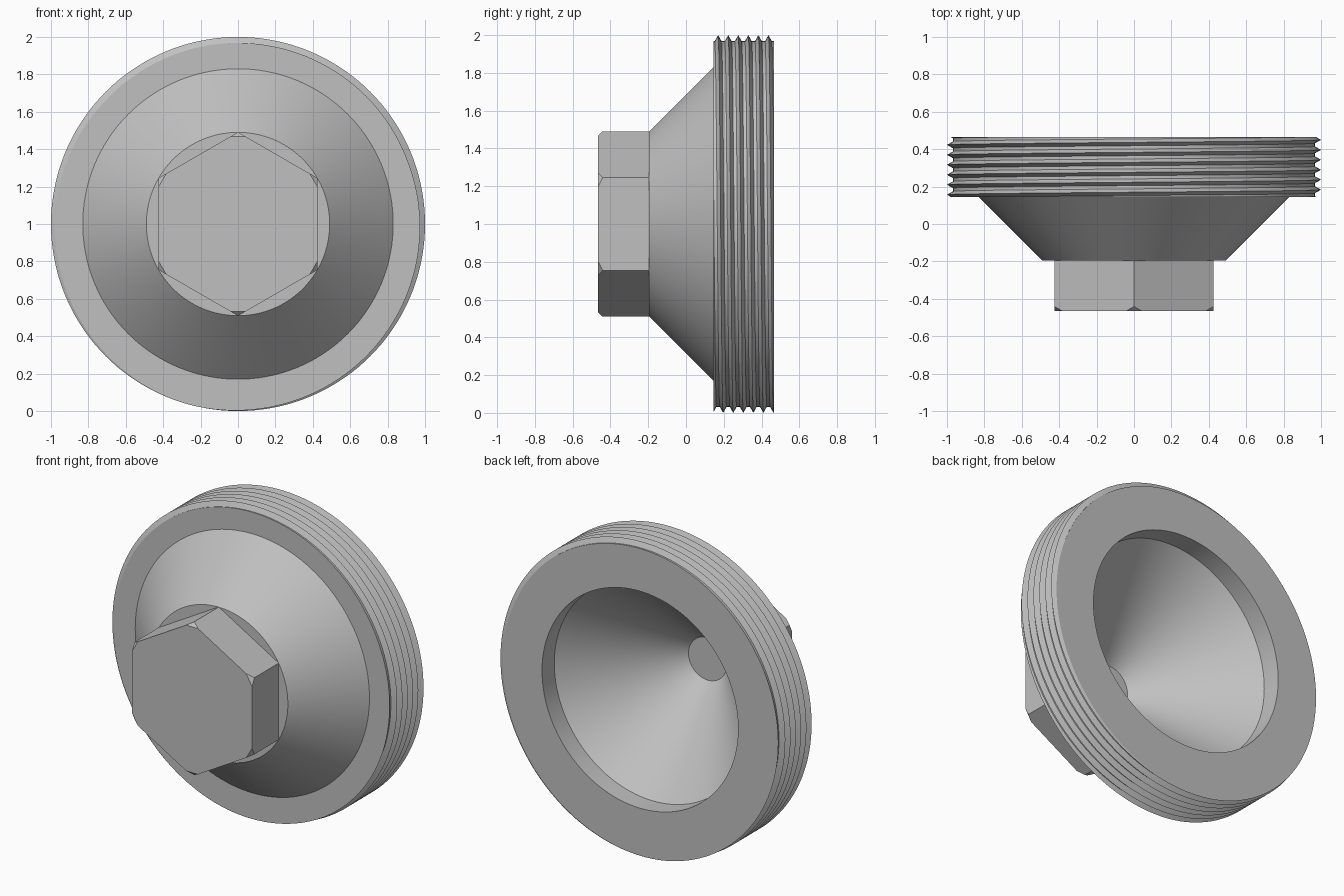
import bpy, bmesh, math
from mathutils import Matrix, Vector

cube = bpy.data.objects.get("Cube")
if cube:
    bpy.data.objects.remove(cube, do_unlink=True)

steel = bpy.data.materials.new("light_grey_metal")
steel.use_nodes = True
grey = (0.53, 0.53, 0.53, 1)
steel.diffuse_color = grey
steel.node_tree.nodes["Principled BSDF"].inputs["Base Color"].default_value = grey

SEGMENTS = 144
FRONT, BACK = 0.145, 0.465            # ends of the threaded rim
PITCH, CREST, ROOT, FLANK = 0.0533, 1.0, 0.968, 0.018
FIRST_CREST = 0.17                    # crest position at the top of the rim


def finish(name, bm, smooth):
    bmesh.ops.recalc_face_normals(bm, faces=bm.faces)
    mesh = bpy.data.meshes.new(name)
    bm.to_mesh(mesh)
    bm.free()
    mesh.materials.append(steel)
    obj = bpy.data.objects.new(name, mesh)
    bpy.context.collection.objects.link(obj)
    if smooth:
        bpy.ops.object.select_all(action="DESELECT")
        obj.select_set(True)
        bpy.context.view_layer.objects.active = obj
        bpy.ops.object.shade_smooth_by_angle(angle=math.radians(25))
    return obj


def thread_outline(turn):
    """Rim outline from back to front, with the helix advanced by a part turn."""
    start = FIRST_CREST + PITCH * turn

    def radius(y):
        off = abs((y - start + PITCH / 2) % PITCH - PITCH / 2)
        return ROOT + (CREST - ROOT) * max(0, 1 - off / FLANK)

    outline = []
    for k in range(8, -4, -1):
        for side in (FLANK, 0, -FLANK):
            y = min(BACK, max(FRONT, start + k * PITCH + side))
            outline.append((radius(y), y))
    return outline


# Body: hollow cone, plain bore and helical thread swept round the y axis
bore = [(0, -0.22), (0.136, -0.22), (0.695, 0.34), (0.695, BACK)]
cone = [(0.83, FRONT), (0.49, -0.195), (0.41, -0.195)]
bm = bmesh.new()
columns = []
for i in range(SEGMENTS + 1):
    turn = i / SEGMENTS
    s, c = math.sin(turn * math.tau), math.cos(turn * math.tau)
    columns.append([bm.verts.new((r * s, y, 1 + r * c))
                    for r, y in bore + thread_outline(turn) + cone])
for a, b in zip(columns, columns[1:]):
    for j in range(len(a) - 1):
        bm.faces.new((a[j], a[j + 1], b[j + 1], b[j]))
bmesh.ops.remove_doubles(bm, verts=bm.verts, dist=0.00002)
finish("threaded_cone_body", bm, True)

# Hex head: open towards the body, its front corners cut off
HEAD_FRONT, HEAD_BACK, HEAD_R = -0.465, -0.195, 0.491
bm = bmesh.new()
bmesh.ops.create_cone(bm, cap_ends=True, segments=6, radius1=HEAD_R,
                      radius2=HEAD_R, depth=HEAD_BACK - HEAD_FRONT)
top = max(bm.verts, key=lambda v: v.co.y)
spin = math.pi / 2 - math.atan2(top.co.y, top.co.x)
spin = spin if abs(spin) < 0.01 else math.pi / 2 - math.atan2(top.co.y, top.co.x)
bm.transform(Matrix.Translation((0, (HEAD_FRONT + HEAD_BACK) / 2, 1))
             @ Matrix.Rotation(math.pi / 2, 4, "X")
             @ Matrix.Rotation(spin, 4, "Z"))
for k in range(6):
    angle = k * math.pi / 3
    out = Vector((math.sin(angle), 0, math.cos(angle)))
    point = Vector((0, HEAD_FRONT, 1)) + out * (HEAD_R - 0.024)
    cut = bmesh.ops.bisect_plane(bm, geom=bm.verts[:] + bm.edges[:] + bm.faces[:],
                                 plane_co=point, plane_no=out - Vector((0, 1, 0)),
                                 clear_outer=True)
    edges = [e for e in cut["geom_cut"] if isinstance(e, bmesh.types.BMEdge)]
    bmesh.ops.holes_fill(bm, edges=edges, sides=0)
rear = [f for f in bm.faces if all(v.co.y > HEAD_BACK - 0.001 for v in f.verts)]
bmesh.ops.delete(bm, geom=rear, context="FACES_ONLY")
finish("hex_head", bm, False)
